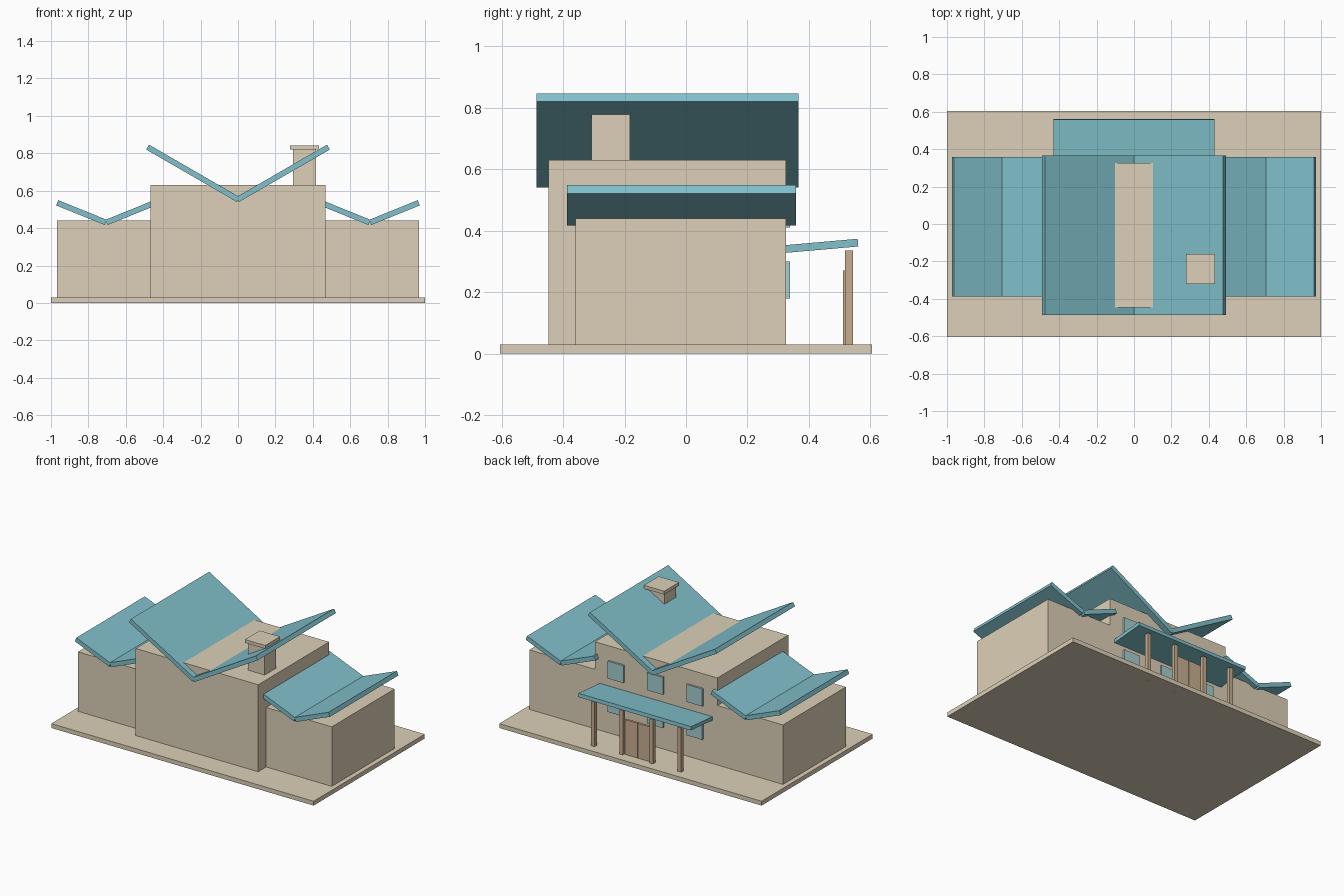
import bpy
from math import radians

if "Cube" in bpy.data.objects:
    bpy.data.objects.remove(bpy.data.objects["Cube"])


def material(name, r, g, b):
    m = bpy.data.materials.new(name)
    m.diffuse_color = (r, g, b, 1)
    m.use_nodes = True
    m.node_tree.nodes["Principled BSDF"].inputs["Base Color"].default_value = m.diffuse_color
    return m


TAN = material("tan_plaster", 0.72, 0.63, 0.48)
TEAL = material("teal_roofing", 0.22, 0.53, 0.60)
WOOD = material("wood", 0.58, 0.43, 0.28)
GLASS = material("window_glass", 0.38, 0.62, 0.63)


def box(name, centre, size, mat, rot=(0, 0, 0)):
    bpy.ops.mesh.primitive_cube_add(size=1, location=centre,
                                    rotation=[radians(a) for a in rot])
    ob = bpy.context.object
    ob.name = name
    ob.scale = size
    ob.data.materials.append(mat)
    return ob


def block(name, x, y, z, mat):
    """Box given by its (min, max) range on each axis."""
    return box(name, [(a + b) / 2 for a, b in (x, y, z)],
               [b - a for a, b in (x, y, z)], mat)


def butterfly_roof(name, x, y, z, reach, length, depth, angle):
    """Two slabs that meet in a valley at x."""
    for side, s in (("left", -1), ("right", 1)):
        box(f"{name}_{side}_slab", (x + s * reach, y, z),
            (length, depth, 0.03), TEAL, (0, -s * angle, 0))


# Ground slab and walls
block("base_slab", (-1, 1), (-0.605, 0.605), (0, 0.03), TAN)
block("main_walls", (-0.467, 0.467), (-0.447, 0.325), (0.03, 0.63), TAN)
block("left_wing_walls", (-0.967, -0.467), (-0.36, 0.325), (0.03, 0.44), TAN)
block("right_wing_walls", (0.467, 0.967), (-0.36, 0.325), (0.03, 0.44), TAN)

# Roofs
butterfly_roof("main_roof", 0, -0.06, 0.693, 0.241, 0.56, 0.852, 30)
butterfly_roof("left_wing_roof", -0.705, -0.015, 0.483, 0.132, 0.28, 0.745, 22)
butterfly_roof("right_wing_roof", 0.705, -0.015, 0.483, 0.132, 0.28, 0.745, 22)

# Chimney
block("chimney_shaft", (0.293, 0.418), (-0.307, -0.183), (0.6, 0.822), TAN)
block("chimney_cap", (0.278, 0.433), (-0.321, -0.16), (0.82, 0.843), TAN)

# Porch canopy on posts
box("porch_roof", (0, 0.43, 0.35), (0.86, 0.26, 0.025), TEAL, (5, 0, 0))
for i, x in enumerate((-0.33, -0.115, 0.115, 0.33)):
    block(f"porch_post_{i + 1}", (x - 0.013, x + 0.013), (0.517, 0.543), (0, 0.335), WOOD)

# Double doors between the middle posts
for side, s in (("left", -1), ("right", 1)):
    box(f"door_{side}", (s * 0.049, 0.519, 0.15), (0.094, 0.016, 0.24), WOOD)

# Two rows of windows on the back wall
for row, z in (("lower", 0.24), ("upper", 0.47)):
    for i, x in enumerate((-0.3, 0, 0.3)):
        box(f"{row}_window_{i + 1}", (x, 0.329, z), (0.12, 0.018, 0.12), GLASS)
